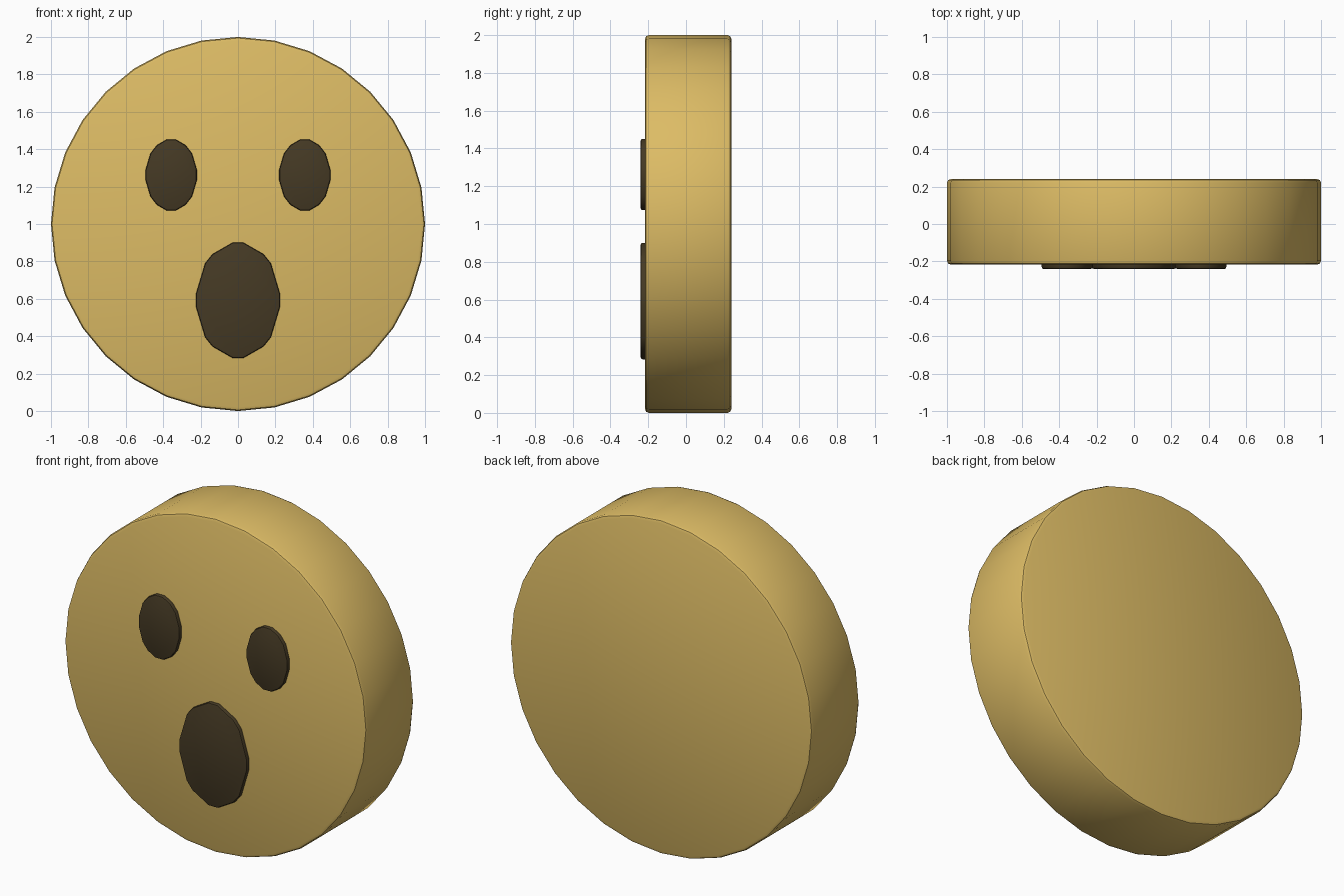
import bpy, bmesh
from math import sin, cos, pi, radians
from mathutils import Vector

if "Cube" in bpy.data.objects:
    bpy.data.objects.remove(bpy.data.objects["Cube"])

def material(name, color):
    m = bpy.data.materials.new(name)
    m.diffuse_color = (*color, 1)
    m.use_nodes = True
    m.node_tree.nodes["Principled BSDF"].inputs["Base Color"].default_value = m.diffuse_color
    return m

gold = material("gold", (0.72, 0.50, 0.13))
dark = material("dark_brown", (0.06, 0.042, 0.018))

def oval(x, z, rx, rz, sides):
    return [Vector((x + rx * sin(2 * pi * i / sides), z + rz * cos(2 * pi * i / sides)))
            for i in range(sides)]

def clip_corners(pts, d):
    out = []
    for i, p in enumerate(pts):
        for q in (pts[i - 1], pts[(i + 1) % len(pts)]):
            out.append(p + (q - p).normalized() * d)
    return out

def slab(name, pts, y0, y1, bevel, mat):
    """Extrude an x-z outline from y0 to y1 with rounded rims."""
    bm = bmesh.new()
    face = bm.faces.new([bm.verts.new((p.x, y0, p.y)) for p in pts])
    ext = bmesh.ops.extrude_face_region(bm, geom=[face])
    verts = [g for g in ext["geom"] if isinstance(g, bmesh.types.BMVert)]
    bmesh.ops.translate(bm, verts=verts, vec=(0, y1 - y0, 0))
    rims = [e for e in bm.edges if abs(e.verts[0].co.y - e.verts[1].co.y) < 1e-5]
    bmesh.ops.bevel(bm, geom=rims, offset=bevel, segments=2, profile=0.5, affect='EDGES')
    bmesh.ops.recalc_face_normals(bm, faces=bm.faces)
    me = bpy.data.meshes.new(name)
    bm.to_mesh(me)
    bm.free()
    me.materials.append(mat)
    ob = bpy.data.objects.new(name, me)
    bpy.context.collection.objects.link(ob)
    bpy.context.view_layer.objects.active = ob
    bpy.ops.object.select_all(action='DESELECT')
    ob.select_set(True)
    bpy.ops.object.shade_smooth_by_angle(angle=radians(30))

# Round face disc
slab("face_disc", oval(0, 1, 1, 1, 32), -0.217, 0.24, 0.02, gold)

# Eyes
for side, name in ((-1, "left_eye"), (1, "right_eye")):
    slab(name, clip_corners(oval(side * 0.357, 1.262, 0.145, 0.204, 8), 0.03),
         -0.24, -0.19, 0.01, dark)

# Open mouth
slab("mouth", clip_corners(oval(0, 0.592, 0.235, 0.325, 8), 0.034),
     -0.24, -0.19, 0.01, dark)
